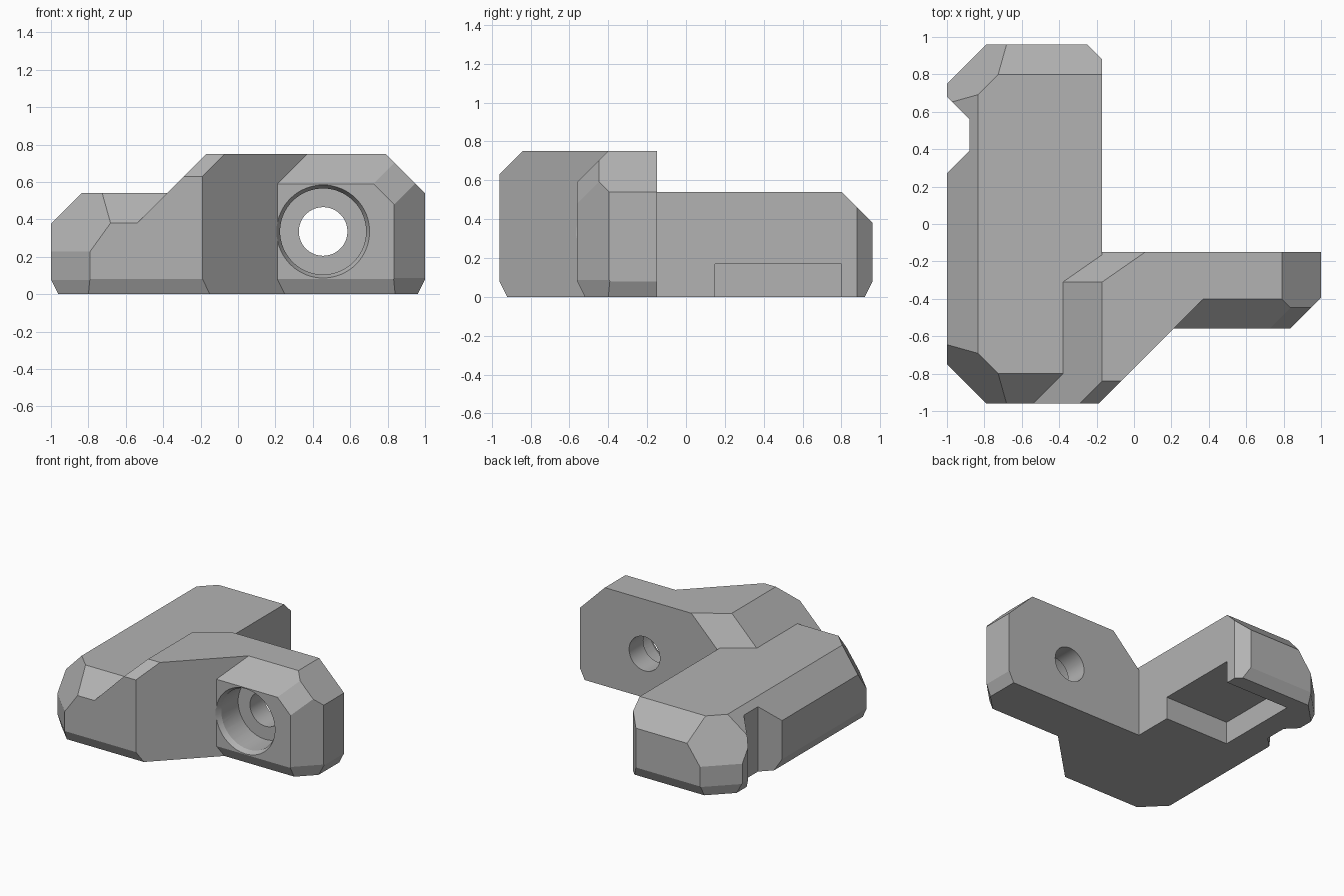
import bpy
import bmesh
import math
from mathutils import Vector

cube = bpy.data.objects.get("Cube")
if cube:
    bpy.data.objects.remove(cube, do_unlink=True)

grey = bpy.data.materials.new("mid_grey")
grey.use_nodes = True
grey.diffuse_color = (0.45, 0.45, 0.45, 1)
grey.node_tree.nodes["Principled BSDF"].inputs["Base Color"].default_value = (0.45, 0.45, 0.45, 1)


def finish(name, bm):
    bmesh.ops.recalc_face_normals(bm, faces=bm.faces)
    mesh = bpy.data.meshes.new(name)
    bm.to_mesh(mesh)
    bm.free()
    mesh.materials.append(grey)
    obj = bpy.data.objects.new(name, mesh)
    bpy.context.collection.objects.link(obj)
    return obj


def block(name, low, high, planes=()):
    """Box trimmed by half spaces (nx, ny, nz, limit): n . p <= limit."""
    bm = bmesh.new()
    bmesh.ops.create_cube(bm, size=1)
    low, high = Vector(low), Vector(high)
    for v in bm.verts:
        v.co = (low + high) / 2 + v.co * (high - low)
    for *n, limit in planes:
        n = Vector(n)
        cut = bmesh.ops.bisect_plane(
            bm, geom=bm.verts[:] + bm.edges[:] + bm.faces[:], dist=1e-5,
            plane_co=n * (limit / n.length_squared), plane_no=n, clear_outer=True)
        edges = [e for e in cut["geom_cut"] if isinstance(e, bmesh.types.BMEdge) and e.is_boundary]
        if edges:
            bmesh.ops.edgeloop_fill(bm, edges=edges)
    return finish(name, bm)


def bore(name, r_front, r_back, y_front, y_back):
    """Round cutter along y, centred on the screw hole."""
    bm = bmesh.new()
    bmesh.ops.create_cone(bm, cap_ends=True, segments=64, radius1=r_back,
                          radius2=r_front, depth=y_back - y_front)
    for v in bm.verts:
        x, y, z = v.co
        v.co = (0.455 + x, (y_front + y_back) / 2 - z, 0.335 + y)
    return finish(name, bm)


def combine(target, tool, operation):
    tool.hide_render = True
    mod = target.modifiers.new(operation.lower(), "BOOLEAN")
    mod.operation, mod.solver, mod.object = operation, "EXACT", tool
    bpy.context.view_layer.objects.active = target
    bpy.ops.object.modifier_apply(modifier=mod.name)
    bpy.data.objects.remove(tool, do_unlink=True)


# Long base bar: side and end bevels, then mirrored corner bevels
bar_planes = [(-1, 0, 1, 1.375), (-1, 0, -0.5, 0.96), (1, 1, 0, 0.71), (1, -1, 0, 0.77)]
for s in (-1, 1):
    bar_planes += [(0, s, 1, 1.34), (0, s, -0.5, 0.92),
                   (-1, s, 0, 1.75), (-1, s, 0.72, 1.915), (-1, s, -0.4, 1.72)]
body = block("bracket_body", (-1, -0.96, 0), (-0.17, 0.96, 0.54), bar_planes)

# Raised shoulder: sloped side, sloped rear, diagonal front wall
shoulder = block("shoulder", (-0.6, -0.96, 0), (0.62, -0.15, 0.75), [
    (-1, 0, 1, 0.92), (-0.16, 0.23, 0.16, 0.0759), (1, -1, 0, 0.77),
    (0, -1, 1, 1.59), (0, -1, -0.5, 0.92)])

# Screw arm with bevelled end
arm = block("screw_arm", (0.1, -0.56, 0), (1, -0.15, 0.75), [
    (0, -1, 1, 1.15), (1, 0, 1, 1.54), (1, -1, 0, 1.395), (1, -2, 1, 2.435),
    (0, -1, -0.5, 0.52), (1, 0, -0.5, 0.96), (1, -1, -0.4, 1.36)])

for part in (shoulder, arm):
    combine(body, part, "UNION")

# Side notch, underside pocket and countersunk screw hole
cutters = [
    block("notch_cutter", (-1.2, -0.1, -0.1), (-0.88, 1.1, 0.8),
          [(1, 1, 0, -0.32), (1, -1, 0, -1.27)]),
    block("pocket_cutter", (-0.71, 0.15, -0.1), (0, 0.8, 0.17)),
    bore("through_hole_cutter", 0.13, 0.13, -0.7, 0.1),
    bore("counterbore_cutter", 0.23, 0.23, -0.7, -0.32),
    bore("rim_cutter", 0.251, 0.229, -0.565, -0.52),
]
for cutter in cutters:
    combine(body, cutter, "DIFFERENCE")

bpy.ops.object.select_all(action="DESELECT")
body.select_set(True)
bpy.context.view_layer.objects.active = body
bpy.ops.object.shade_smooth_by_angle(angle=math.radians(15))
